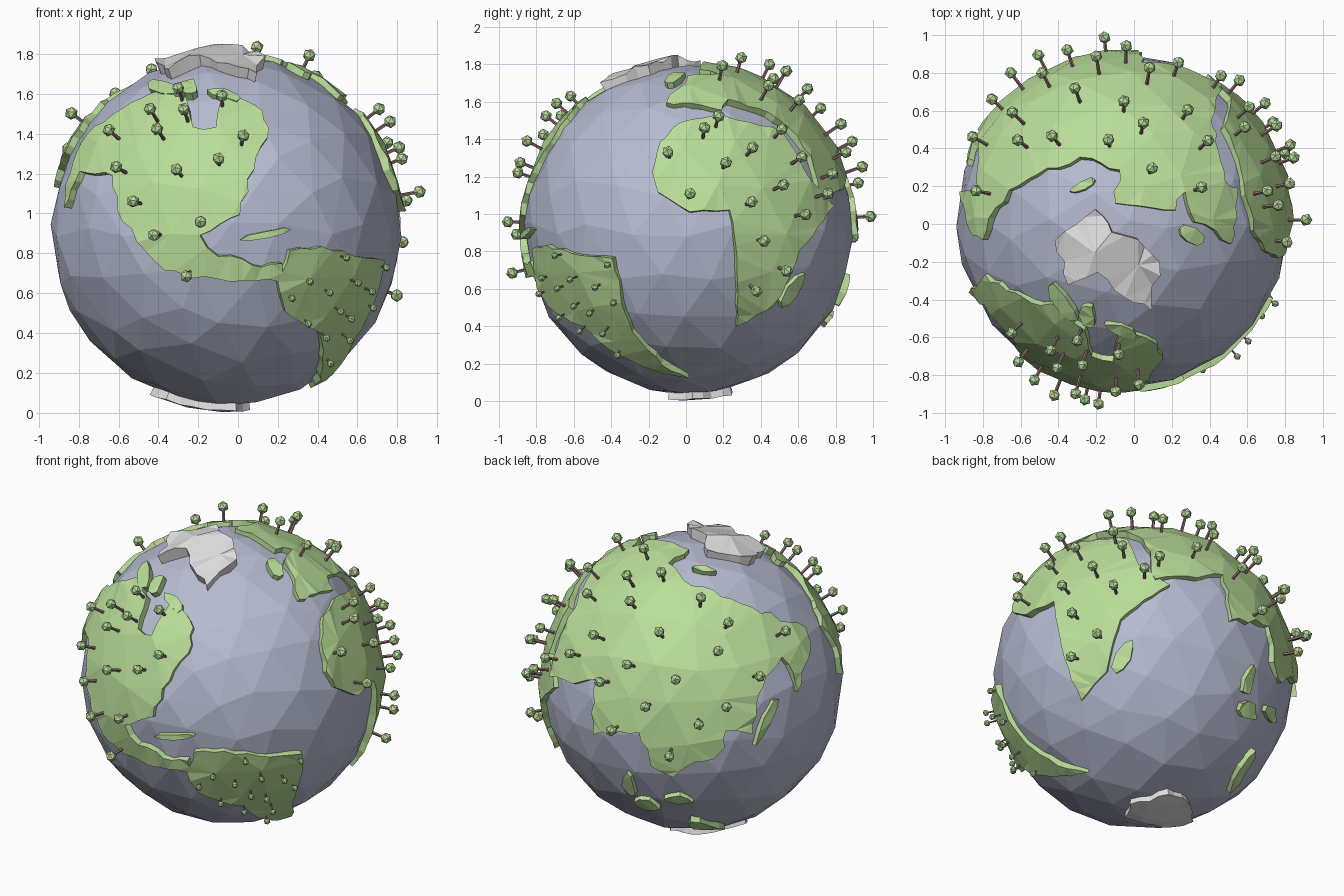
import bpy, bmesh, math, random
from mathutils import Vector, Matrix
from mathutils.bvhtree import BVHTree
from mathutils.geometry import delaunay_2d_cdt

if "Cube" in bpy.data.objects:
    bpy.data.objects.remove(bpy.data.objects["Cube"])

random.seed(4)
CENTRE = Vector((-0.06, 0.015, 0.915))
R, LAND = 0.882, 0.905

# Drafting planes: azimuth, elevation, origin of globe centre, units per metre
PLANES = {"front": (0, 0, 226, 231, 199), "side": (90, 0, 689, 230, 187),
          "top": (0, 90, 1123, 221, 188.5), "under": (0, -90, 0, 0, 100),
          "east_low": (143, -27, 1146, 675, 173), "back": (217, 27, 690, 678, 173)}


def material(name, rgb):
    m = bpy.data.materials.new(name)
    m.diffuse_color = (*rgb, 1)
    m.use_nodes = True
    m.node_tree.nodes["Principled BSDF"].inputs["Base Color"].default_value = m.diffuse_color
    return m


OCEAN = material("ocean lavender", (0.47, 0.50, 0.64))
GRASS = material("grass green", (0.49, 0.73, 0.32))
LEAF = material("leaf green", (0.49, 0.72, 0.33))
BARK = material("bark brown", (0.30, 0.17, 0.17))
ICE = material("ice grey", (0.75, 0.75, 0.76))


def on(plane, pts, r=LAND):
    """Lift drafted points onto a sphere of radius r; return unit directions."""
    a, e, cx, cy, s = PLANES[plane]
    a, e = math.radians(a), math.radians(e)
    right = Vector((math.cos(a), math.sin(a), 0))
    up = Vector((-math.sin(a) * math.sin(e), math.cos(a) * math.sin(e), math.cos(e)))
    out = right.cross(up)
    res = []
    for x, y in pts:
        u, v = (x - cx) / s, (cy - y) / s
        w = math.sqrt(max(0, r * r - u * u - v * v))
        res.append((right * u + up * v + out * w).normalized())
    return res


def finish(bm, name, mat):
    me = bpy.data.meshes.new(name)
    bm.to_mesh(me)
    bm.free()
    me.materials.append(mat)
    ob = bpy.data.objects.new(name, me)
    ob.location = CENTRE
    bpy.context.collection.objects.link(ob)


# Ocean: slightly irregular faceted ball
bm = bmesh.new()
bmesh.ops.create_icosphere(bm, subdivisions=3, radius=1)
for v in bm.verts:
    v.co = (v.co + Vector([random.uniform(-.05, .05) for _ in range(3)])).normalized()
GRID = [v.co.copy() for v in bm.verts]
for v in bm.verts:
    v.co *= R
finish(bm, "ocean_ball", OCEAN)

# Trees collect in two meshes while the land is built
crowns, trunks = bmesh.new(), bmesh.new()


def plant(d, dist, size):
    turn = d.to_track_quat("Z", "Y").to_matrix().to_4x4()
    bmesh.ops.create_icosphere(crowns, subdivisions=1, radius=size,
                               matrix=Matrix.Translation(d * dist) @ turn)
    bmesh.ops.create_cone(trunks, cap_ends=True, segments=5, radius1=size * 0.3,
                          radius2=size * 0.25, depth=dist - 0.88,
                          matrix=Matrix.Translation(d * (dist + 0.88) / 2) @ turn)


def grove(bm, middle, count, dist, size, reach):
    """Even spiral of trees over the sphere, kept on this land within reach of its middle."""
    tree = BVHTree.FromBMesh(bm)
    for i in range(count):
        z = 1 - (2 * i + 1) / count
        t = i * math.pi * (3 - math.sqrt(5))
        s = math.sqrt(1 - z * z)
        d = Vector((s * math.cos(t), s * math.sin(t), z))
        d = (d + Vector([random.uniform(-.05, .05) for _ in range(3)])).normalized()
        hit = tree.ray_cast(d * 1.3, -d, 0.5)
        if hit[0] is not None and middle.angle(d) < reach:
            plant(d, dist + random.uniform(-.015, .015), size)


def plate(name, dirs, mat=GRASS, top=LAND, rough=0.007, ragged=0.0, trees=None):
    """Raised patch of the sphere inside an outline of directions."""
    c = sum(dirs, Vector()).normalized()
    e1 = c.orthogonal().normalized()
    e2 = c.cross(e1)

    def flat(d):
        t = c.angle(d)
        q = Vector((d.dot(e1), d.dot(e2)))
        return q.normalized() * t if q.length > 1e-6 else Vector((0, 0))

    corners = [flat(d) for d in dirs]
    pts = []
    for a, b in zip(corners, corners[1:] + corners[:1]):  # break long coasts up
        pts.append(a)
        cuts = int((b - a).length / 0.08) if ragged else 0
        for k in range(cuts):
            side = Vector((a.y - b.y, b.x - a.x)).normalized()
            pts.append(a.lerp(b, (k + 1) / (cuts + 1)) + side * random.uniform(-ragged, ragged))
    n = len(pts)
    for g in GRID:
        if c.angle(g) < 1.9:
            q = flat(g)
            if min((q - p).length for p in pts[:n]) > 0.05:
                pts.append(q)
    vs, _, fs, *_ = delaunay_2d_cdt(pts, [(i, (i + 1) % n) for i in range(n)], [], 1, 1e-5)
    bm = bmesh.new()
    bv = {}
    for i in {i for f in fs for i in f}:
        t = vs[i].length
        q = vs[i].normalized() if t > 1e-6 else vs[i]
        bv[i] = bm.verts.new((c * math.cos(t) + (e1 * q.x + e2 * q.y) * math.sin(t)) * 0.85)
    for f in fs:
        bm.faces.new([bv[i] for i in f])
    ext = bmesh.ops.extrude_face_region(bm, geom=bm.faces[:])
    for v in ext["geom"]:
        if isinstance(v, bmesh.types.BMVert):
            v.co = v.co.normalized() * (top + random.uniform(-rough, rough))
    bmesh.ops.recalc_face_normals(bm, faces=bm.faces[:])
    if sum(f.normal.dot(f.calc_center_median()) for f in bm.faces) < 0:
        bmesh.ops.reverse_faces(bm, faces=bm.faces[:])
    if trees:
        grove(bm, c, *trees)
    finish(bm, name, mat)


# Continents
plate("north_continent", on("front", [
    (64, 208), (80, 172), (112, 176), (122, 222), (165, 271), (192, 279), (280, 283), (282, 264),
    (262, 268), (243, 260), (218, 257), (200, 236), (240, 215), (256, 158), (268, 137), (263, 112),
    (238, 97), (222, 98), (216, 128), (193, 127), (186, 98), (160, 90), (112, 114), (80, 142)]),
    ragged=0.015, trees=(230, 0.985, 0.033, 0.6))
plate("south_continent", on("front", [
    (278, 283), (290, 251), (322, 247), (384, 261), (381, 285), (356, 340), (312, 391),
    (320, 334), (285, 312)]), ragged=0.01, trees=(480, 0.945, 0.02, 0.5))
plate("southeast_continent", on("side", [
    (652, 172), (660, 142), (680, 122), (715, 115), (783, 132), (810, 180), (834, 206),
    (800, 250), (775, 305), (737, 327), (737, 270), (730, 210), (690, 212), (658, 192)]),
    ragged=0.006, trees=(230, 0.985, 0.034, 0.9))
plate("great_eastern_continent",
      on("top", [(983, 240), (1010, 190), (1092, 158), (1120, 170), (1116, 203), (1176, 210),
                 (1185, 192), (1195, 222), (1232, 244)])
      + on("side", [(692, 104), (722, 110), (728, 100), (768, 112), (790, 127), (818, 180)])
      + on("east_low", [(1150, 580), (1193, 576)])
      + on("back", [(588, 680), (585, 735), (630, 735), (642, 768), (665, 780), (712, 757),
                    (718, 735), (745, 738), (757, 690), (777, 660), (793, 695), (808, 652)]),
      ragged=0.024, trees=(160, 0.99, 0.034, 0.95))

# Islands: plane, middle, half length, half width, tilt in degrees
for i, (plane, x, y, a, b, tilt) in enumerate([
        ("front", 163, 88, 17, 7, 15), ("front", 189, 87, 10, 8, 30), ("front", 224, 94, 17, 5, 15),
        ("front", 268, 235, 24, 4, -12), ("side", 794, 291, 20, 6, -55),
        ("top", 1192, 236, 15, 8, 30), ("top", 1083, 185, 14, 4, -25),
        ("back", 762, 724, 25, 5, -62), ("back", 671, 803, 15, 4, 8),
        ("east_low", 1249, 680, 17, 5, -75), ("east_low", 1249, 711, 9, 9, 0),
        ("east_low", 1247, 769, 23, 5, -62)]):
    co, si = math.cos(math.radians(tilt)), math.sin(math.radians(tilt))
    ring = []
    for k in range(8):
        t, g = k * math.tau / 8, random.uniform(0.75, 1.2)
        p, q = a * g * math.cos(t), b * g * math.sin(t)
        ring.append((x + p * co - q * si, y + p * si + q * co))
    plate(f"island_{i + 1}", on(plane, ring))

# Ice caps
plate("north_ice", on("top", [
    (1056, 240), (1095, 209), (1112, 232), (1138, 239), (1160, 262), (1152, 310), (1125, 297),
    (1098, 272), (1068, 285)], 0.93), ICE, 0.926, 0.02, ragged=0.02)
plate("south_ice", on("under", [
    (-38, 0), (-30, -10), (5, -11), (12, 2), (0, 23), (-15, 22)]), ICE, 0.91, 0.005, ragged=0.015)

finish(crowns, "tree_crowns", LEAF)
finish(trunks, "tree_trunks", BARK)
